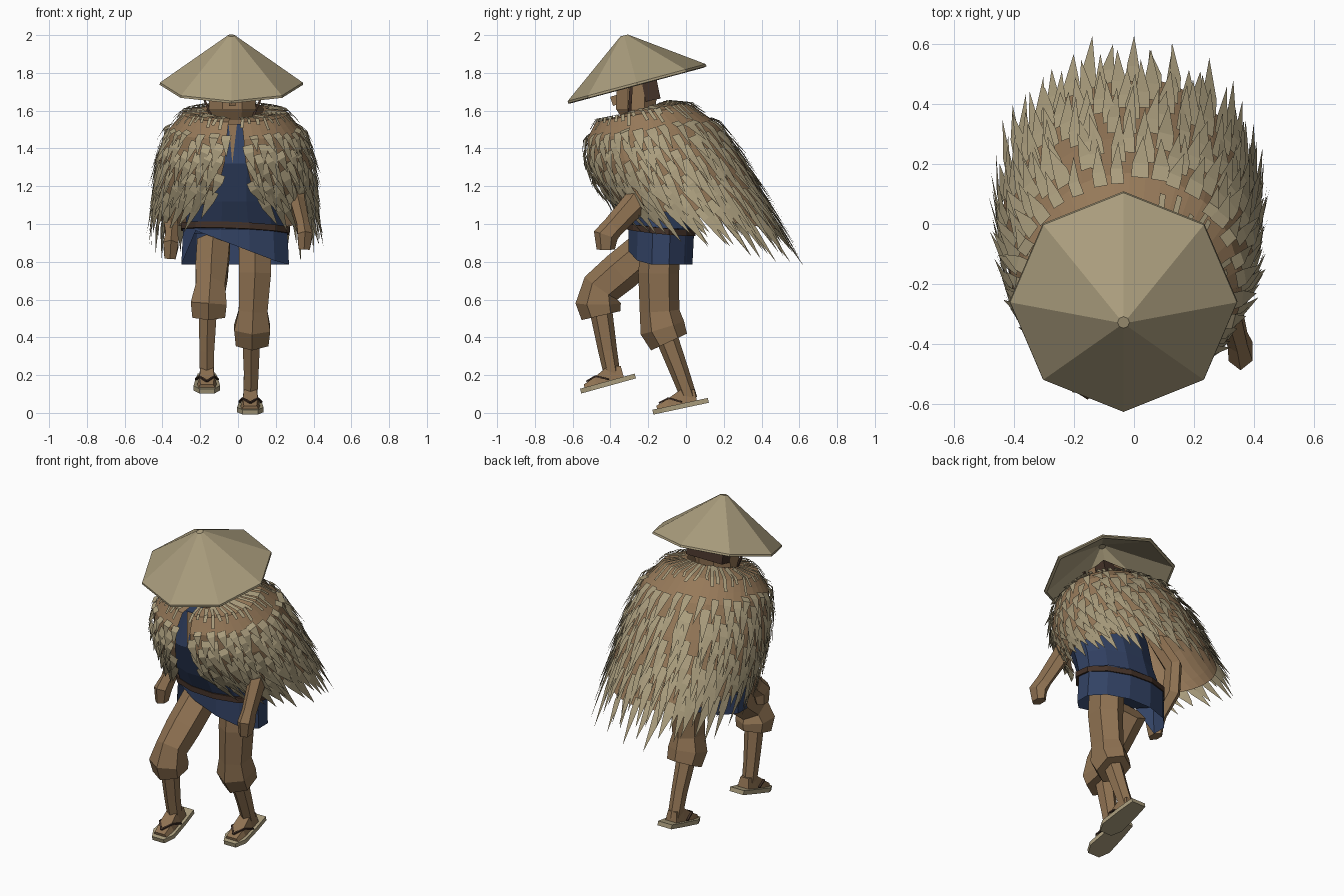
import bpy, bmesh, math, random
from mathutils import Vector, Matrix

if "Cube" in bpy.data.objects:
    bpy.data.objects.remove(bpy.data.objects["Cube"])

random.seed(7)


def material(name, rgb):
    m = bpy.data.materials.new(name)
    lin = [((c / 255 + 0.055) / 1.055) ** 2.4 for c in rgb]
    m.diffuse_color = (*lin, 1)
    m.use_nodes = True
    m.node_tree.nodes["Principled BSDF"].inputs["Base Color"].default_value = m.diffuse_color
    return m


STRAW = material("straw", (170, 157, 125))
BROWN = material("cape_brown", (150, 121, 89))
SKIN = material("skin_brown", (143, 114, 82))
BLUE = material("indigo_cloth", (50, 66, 100))
DARK = material("dark_brown", (68, 50, 40))


def mesh_object(name, verts, faces, mat, recalc=True):
    me = bpy.data.meshes.new(name)
    me.from_pydata([tuple(v) for v in verts], [], faces)
    if recalc:
        bm = bmesh.new()
        bm.from_mesh(me)
        bmesh.ops.recalc_face_normals(bm, faces=bm.faces)
        bm.to_mesh(me)
        bm.free()
    me.materials.append(mat)
    ob = bpy.data.objects.new(name, me)
    bpy.context.collection.objects.link(ob)
    return ob


def loft(name, rings, mat, caps=True):
    n = len(rings[0])
    verts = [p for r in rings for p in r]
    faces = [(i * n + j, i * n + (j + 1) % n, (i + 1) * n + (j + 1) % n, (i + 1) * n + j)
             for i in range(len(rings) - 1) for j in range(n)]
    if caps:
        faces += [tuple(range(n))[::-1], tuple(range(len(verts) - n, len(verts)))]
    return mesh_object(name, verts, faces, mat)


def oval(cx, cy, z, rx, ry, n=12):
    # horizontal ring with a flat side at the front
    return [Vector((cx + rx * math.sin(a), cy - ry * math.cos(a), z))
            for a in (2 * math.pi * (j + 0.5) / n for j in range(n))]


def tube(name, path, radii, mat, n=6):
    # limb along a path; radii are (sideways, fore-aft)
    pts = [Vector(p) for p in path]
    rings = []
    for i, p in enumerate(pts):
        t = (pts[min(i + 1, len(pts) - 1)] - pts[max(i - 1, 0)]).normalized()
        u = Vector((1, 0, 0))
        u = (u - t * u.dot(t)).normalized()
        w = t.cross(u)
        rx, ry = radii[i]
        rings.append([p + u * rx * math.cos(a) + w * ry * math.sin(a)
                      for a in (2 * math.pi * (j + 0.5) / n for j in range(n))])
    return loft(name, rings, mat)


def box(name, loc, size, mat, pitch=0):
    bm = bmesh.new()
    bmesh.ops.create_cube(bm, size=1)
    m = Matrix.Translation(loc) @ Matrix.Rotation(pitch, 4, 'X') @ Matrix.Diagonal((*size, 1))
    bmesh.ops.transform(bm, matrix=m, verts=bm.verts)
    me = bpy.data.meshes.new(name)
    bm.to_mesh(me)
    bm.free()
    me.materials.append(mat)
    bpy.context.collection.objects.link(bpy.data.objects.new(name, me))


# Hat: tilted eight-sided cone with a thin rim, hollow underneath
tilt = Matrix.Translation((-0.035, -0.26, 1.745)) @ Matrix.Rotation(math.radians(15), 4, 'X')
profile = [(0.02, 0.243), (0.365, -0.012), (0.380, -0.008), (0.378, 0.004), (0.02, 0.262)]
loft("hat", [[tilt @ Vector((r * math.sin(k * math.pi / 4), r * math.cos(k * math.pi / 4), z))
              for k in range(8)] for r, z in profile], STRAW)

# Head, hair and chin straps
loft("head", [oval(-0.03, -0.25, 1.46, 0.09, 0.08, 8), oval(-0.03, -0.25, 1.55, 0.12, 0.09, 8),
              oval(-0.03, -0.265, 1.61, 0.135, 0.115, 8), oval(-0.03, -0.26, 1.77, 0.125, 0.115, 8)], SKIN)
box("nose", (-0.03, -0.375, 1.655), (0.035, 0.04, 0.05), SKIN, 0.3)
box("hair", (-0.03, -0.185, 1.71), (0.25, 0.08, 0.11), DARK, 0.2)
for s in (-1, 1):
    tube("chin_strap", [(-0.03 + s * 0.155, -0.29, 1.74), (-0.03 + s * 0.145, -0.295, 1.65),
                        (-0.03 + s * 0.11, -0.30, 1.57)], [(0.008, 0.012)] * 3, DARK, 4)

# Tunic body, bare chest opening, belt
loft("tunic", [oval(-0.015, -0.13, 0.95, 0.28, 0.17), oval(-0.02, -0.2, 1.12, 0.25, 0.19),
               oval(-0.02, -0.265, 1.32, 0.26, 0.2), oval(-0.025, -0.28, 1.53, 0.17, 0.15)], BLUE)
mesh_object("chest_opening", [(-0.05, -0.432, 1.53), (-0.005, -0.432, 1.53), (-0.03, -0.466, 1.32)],
            [(0, 1, 2)], SKIN)
belt = [[p + Vector((0, 0, -0.04 * p.x - 0.1 * (p.y + 0.13))) for p in oval(-0.015, -0.14, z, r, r - 0.1)]
        for z, r in ((0.957, 0.275), (0.957, 0.298), (0.99, 0.298), (0.99, 0.275), (0.957, 0.275))]
loft("belt", belt, DARK, caps=False)

# Skirt of the tunic with a diagonal front hem
top = oval(-0.015, -0.13, 0.98, 0.285, 0.18)
hem = oval(-0.015, -0.135, 0.785, 0.295, 0.175)
for p in hem:
    if p.y < -0.24:
        p.z = 0.88 - 0.38 * p.x
loft("skirt", [top, hem], BLUE, caps=False)

# Legs: baggy trousers, bare shins, sandals
legs = {
    "right": dict(trouser=[(0.09, -0.13, 0.93), (0.09, -0.145, 0.74), (0.08, -0.14, 0.54),
                           (0.075, -0.125, 0.45), (0.075, -0.09, 0.375)],
                  shin=[(0.07, -0.11, 0.42), (0.07, -0.035, 0.22), (0.065, 0.02, 0.07)],
                  foot=(0.065, -0.03, 0.042), pitch=0.21),
    "left": dict(trouser=[(-0.13, -0.19, 0.88), (-0.14, -0.35, 0.745), (-0.145, -0.45, 0.66),
                          (-0.155, -0.465, 0.58), (-0.155, -0.45, 0.515)],
                 shin=[(-0.16, -0.45, 0.54), (-0.165, -0.415, 0.33), (-0.165, -0.385, 0.17)],
                 foot=(-0.165, -0.415, 0.162), pitch=0.27),
}
for side, d in legs.items():
    tube(side + "_trouser", d["trouser"],
         [(0.10, 0.105), (0.098, 0.108), (0.088, 0.105), (0.11, 0.12), (0.10, 0.105)], SKIN)
    tube(side + "_shin", d["shin"], [(0.055, 0.06), (0.045, 0.05), (0.042, 0.042)], SKIN)
    m = Matrix.Translation(d["foot"]) @ Matrix.Rotation(d["pitch"], 4, 'X')
    # sandal sole outline: (half width, y)
    half = [(0.04, -0.15), (0.07, -0.09), (0.06, 0.05), (0.048, 0.15)]
    outline = half + [(-x, y) for x, y in reversed(half)]
    loft(side + "_sole", [[m @ Vector((x, y, z)) for x, y in outline] for z in (-0.02, 0.006)], STRAW)
    # foot wedge, toes to heel
    loft(side + "_foot", [[m @ Vector((x, y, z)) for x, z in ((-w, 0.004), (w, 0.004), (w * .75, h), (-w * .75, h))]
                          for y, w, h in ((-0.125, 0.045, 0.022), (-0.06, 0.052, 0.045),
                                          (0.02, 0.045, 0.08), (0.09, 0.038, 0.065))], SKIN)
    for s in (-1, 1):
        tube(side + "_sandal_strap", [m @ Vector(p) for p in ((0, -0.105, 0.035), (s * 0.04, -0.055, 0.048),
                                                               (s * 0.058, 0.01, 0.014))],
             [(0.008, 0.006)] * 3, DARK, 4)

# Arms: sleeves hidden under the cape, bare forearms and fists
arms = {"right": [(0.27, -0.2, 1.42), (0.305, -0.2, 1.22), (0.315, -0.27, 1.11), (0.345, -0.385, 0.985),
                  (0.355, -0.425, 0.94), (0.35, -0.425, 0.865)],
        "left": [(-0.33, -0.2, 1.42), (-0.36, -0.08, 1.2), (-0.36, -0.10, 1.04), (-0.35, -0.19, 0.94),
                 (-0.355, -0.24, 0.89), (-0.36, -0.24, 0.815)]}
for side, path in arms.items():
    tube(side + "_arm", path, [(0.05, 0.05), (0.045, 0.06), (0.045, 0.068), (0.038, 0.058),
                               (0.046, 0.066), (0.034, 0.048)], SKIN)

# Cape levels: front y, front z, back y, back z, half width, half gap at the front
LEVELS = [(-0.40, 1.56, -0.10, 1.65, 0.15, 0.025), (-0.48, 1.54, 0.03, 1.63, 0.28, 0.035),
          (-0.525, 1.45, 0.17, 1.53, 0.36, 0.045), (-0.525, 1.33, 0.29, 1.35, 0.40, 0.055),
          (-0.475, 1.21, 0.395, 1.16, 0.415, 0.085), (-0.40, 1.11, 0.49, 0.97, 0.42, 0.14)]


def cape_point(v, s):
    # s runs 0..1 around the body from one front edge to the other
    i = min(int(v), 4)
    f = v - i
    fy, fz, by, bz, rx, gap = [a + (b - a) * f for a, b in zip(LEVELS[i], LEVELS[i + 1])]
    g = math.asin(min(gap / rx, 0.8))
    a = g + s * (2 * math.pi - 2 * g)
    k = (1 - math.cos(a)) / 2
    return Vector((-0.015 + rx * math.sin(a), fy + (by - fy) * k, fz + (bz - fz) * k))


def cape_normal(v, s):
    du = cape_point(v, s + 0.01) - cape_point(v, s - 0.01)
    dv = cape_point(v + 0.02, s) - cape_point(v - 0.02, s)
    return dv.cross(du).normalized()


COLS = 40
verts = [cape_point(v * 0.5, c / COLS) for v in range(11) for c in range(COLS + 1)]
faces = [(r * (COLS + 1) + c, r * (COLS + 1) + c + 1, (r + 1) * (COLS + 1) + c + 1, (r + 1) * (COLS + 1) + c)
         for r in range(10) for c in range(COLS)]
mesh_object("cape", verts, faces, BROWN)

# Straw blades: narrow collar straws, then overlapping rows of long spikes
# row: start level, count, length in levels, half width, lift, width left at the tip
rows = [(0.12, 44, 1.3, 0.012, 0.016, 0.8)]
rows += [(1.8 + 0.41 * k, 32 + k // 2, 1.0 + 0.035 * k, 0.030, 0.038, 0) for k in range(8)]
verts, faces = [], []
for r, (v0, count, length, width, lift, blunt) in enumerate(rows):
    for c in range(count):
        s = (c + 0.25 + 0.5 * (r % 2) + random.uniform(-0.3, 0.3)) / count
        s = min(max(s, 0.0), 1.0)
        v = v0 + random.uniform(-0.1, 0.1)
        tip_v = v + length * random.uniform(0.8, 1.2)
        out = cape_normal(max(v, 0.05), s)
        if out.dot(cape_point(v, s) - Vector((-0.02, -0.15, 1.1))) < 0:
            out = -out
        base = cape_point(max(v, 0), s) + out * 0.008
        knee = 0.99 if v < 0.99 else v + (tip_v - v) * 0.3
        mid = cape_point(knee, s) + out * (0.010 + lift * 0.35)
        tip_out = cape_normal(tip_v, s) if blunt else out
        tip_out = tip_out if tip_out.dot(out) > 0 else -tip_out
        tip = cape_point(tip_v, s + random.uniform(-0.008, 0.008)) + tip_out * lift * random.uniform(0.7, 1.4)
        side = out.cross(tip - base).normalized() * width * random.uniform(0.75, 1.1)
        n = len(verts)
        verts += [base - side * 0.9, base + side * 0.9, mid + side * 0.85, mid - side * 0.85,
                  tip - side * blunt, tip + side * blunt]
        faces += [(n, n + 3, n + 2, n + 1), (n + 3, n + 4, n + 5, n + 2) if blunt else (n + 3, n + 4, n + 2)]
blades = mesh_object("straw_blades", verts, faces, STRAW, recalc=False)
blades.data.flip_normals()
